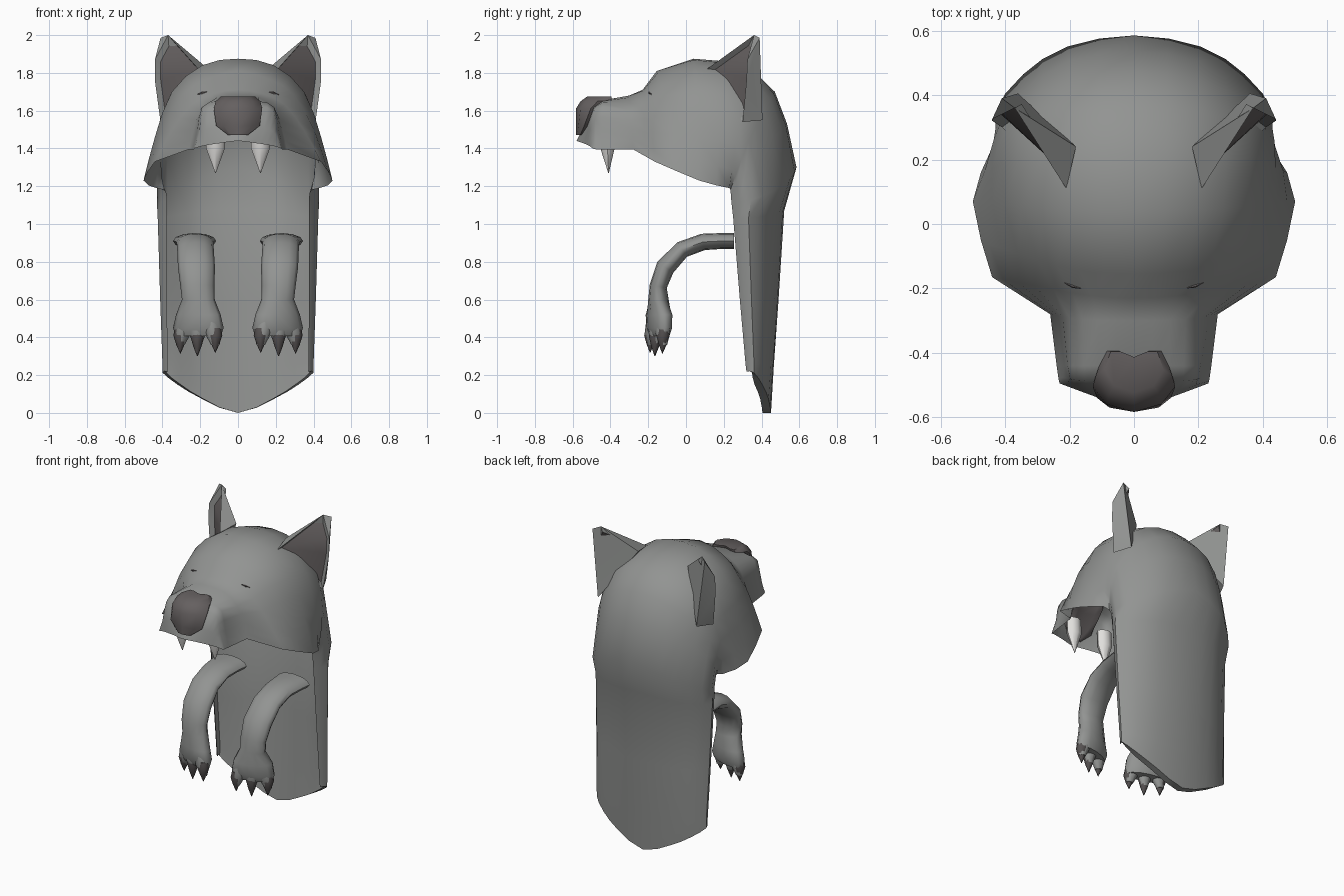
import bpy, bmesh, math
from mathutils import Vector

if "Cube" in bpy.data.objects:
    bpy.data.objects.remove(bpy.data.objects["Cube"])


def mat(name, r, g, b):
    m = bpy.data.materials.new(name)
    m.diffuse_color = (r, g, b, 1)
    m.use_nodes = True
    m.node_tree.nodes["Principled BSDF"].inputs["Base Color"].default_value = m.diffuse_color
    return m


FUR = mat("grey fur", .288, .295, .288)
DARK = mat("dark skin", .13, .117, .117)
CLAW = mat("claw", .09, .081, .081)
TOOTH = mat("tooth", .75, .74, .72)


def finish(name, bm, mats, angle=40, recalc=True):
    if recalc:
        bmesh.ops.recalc_face_normals(bm, faces=bm.faces[:])
    me = bpy.data.meshes.new(name)
    bm.to_mesh(me)
    bm.free()
    for m in mats:
        me.materials.append(m)
    ob = bpy.data.objects.new(name, me)
    bpy.context.collection.objects.link(ob)
    bpy.ops.object.select_all(action='DESELECT')
    ob.select_set(True)
    bpy.context.view_layer.objects.active = ob
    bpy.ops.object.shade_smooth_by_angle(angle=math.radians(angle))
    return ob


def loft(bm, rings, closed=True):
    """Bridge equal-length point rows; closed rows also get end caps."""
    rows = [[bm.verts.new(p) for p in r] for r in rings]
    n = len(rows[0])
    for a, b in zip(rows, rows[1:]):
        for i in range(n if closed else n - 1):
            j = (i + 1) % n
            bm.faces.new((a[i], a[j], b[j], b[i]))
    if closed:
        bm.faces.new(rows[0])
        bm.faces.new(rows[-1])
    return rows


def mirrored_arch(half):
    """Mirror a centre-to-rim row and add a curve-fitted point in each gap."""
    row = [Vector((-p.x, p.y, p.z)) for p in half[:0:-1]] + half
    out = [row[0]]
    for i in range(len(row) - 1):
        a, b = row[i], row[i + 1]
        p, q = row[max(i - 1, 0)], row[min(i + 2, len(row) - 1)]
        out += [(a + b) * .5625 - (p + q) * .0625, b]
    return out


# Head arches, centre line to rim: yc, zc, (x, z) * 3, rim x, y, z
HEAD = [
    (-.58, 1.44, .08, 1.43, .15, 1.42, .20, 1.41, .23, -.495, 1.40),
    (-.545, 1.51, .10, 1.51, .17, 1.50, .208, 1.46, .233, -.487, 1.397),
    (-.49, 1.62, .11, 1.62, .185, 1.60, .205, 1.50, .235, -.475, 1.395),
    (-.44, 1.655, .11, 1.65, .19, 1.62, .215, 1.50, .24, -.44, 1.395),
    (-.30, 1.68, .11, 1.67, .20, 1.60, .235, 1.50, .26, -.28, 1.395),
    (-.23, 1.71, .13, 1.69, .25, 1.63, .36, 1.48, .44, -.165, 1.33),
    (-.155, 1.81, .17, 1.765, .30, 1.68, .41, 1.48, .475, -.05, 1.28),
    (.04, 1.875, .19, 1.84, .35, 1.70, .44, 1.46, .50, .07, 1.23),
    (.22, 1.86, .20, 1.82, .36, 1.68, .44, 1.44, .475, .16, 1.205),
    (.36, 1.81, .20, 1.77, .36, 1.64, .435, 1.42, .43, .23, 1.19),
    (.47, 1.70, .20, 1.66, .36, 1.53, .43, 1.34, .39, .235, 1.18),
    (.535, 1.53, .20, 1.50, .35, 1.41, .43, 1.27, .378, .237, 1.16),
]
# Cape sections: yc, zc, half width, edge x, edge y, edge z
CAPE = [
    (.585, 1.30, .43, .375, .24, 1.12),
    (.52, 1.07, .425, .375, .25, 1.03),
    (.49, .60, .412, .375, .285, .60),
    (.465, .25, .40, .374, .315, .26),
    (.45, .0, .40, .374, .32, .22),
]
sections = []
for k, (yc, zc, x1, z1, x2, z2, x3, z3, xr, yr, zr) in enumerate(HEAD):
    ts = (.35, .65, .87) if k < 2 else (.1, .42, .75)
    sections.append([Vector((x, yc + (yr - yc) * t, z)) for x, z, t in
                     ((0, zc, 0), (x1, z1, ts[0]), (x2, z2, ts[1]), (x3, z3, ts[2]), (xr, zr, 1))])
for yc, zc, w, xr, yr, zr in CAPE:
    sections.append([Vector((x, yc + (yr - yc) * t, zc + (zr - zc) * u)) for x, t, u in
                     ((0, 0, 0), (w * .48, .1, .34), (w * .8, .35, .68), (w, .7, .97), (xr, 1, 1))])

# Hood and cape: one open shell
bm = bmesh.new()
rows = loft(bm, [mirrored_arch(s) for s in sections], closed=False)
bm.normal_update()
if max(bm.faces, key=lambda f: f.calc_center_median().z).normal.z < 0:
    bmesh.ops.reverse_faces(bm, faces=bm.faces[:])
bm.normal_update()
# Lining points: the shell moved inwards, thinning out to nothing at the front edge
lining = []
for r in rows[6:]:
    pts = []
    for i, v in enumerate(r):
        edge = min(i, len(r) - 1 - i)
        n = Vector((v.normal.x, v.normal.y, 0 if r is rows[-1] else v.normal.z))
        pts.append(v.co - n * .045 * min(1, edge / 4))
    lining.append(pts)
hem = [v.co.copy() for v in rows[-1]]
hood = finish("hood_and_cape", bm, [FUR], 50, recalc=False)

# Cape lining, closed to the outer hem
bm = bmesh.new()
lr = loft(bm, lining + [hem], closed=False)
bm.normal_update()
if lr[-3][8].normal.y > 0:
    bmesh.ops.reverse_faces(bm, faces=bm.faces[:])
finish("cape_lining", bm, [FUR], 50, recalc=False)

# Nose: heart footprint scaled about its front tip
heart = [(0, -.583), (.085, -.553), (.128, -.485), (.10, -.405), (.06, -.405), (0, -.43),
         (-.06, -.405), (-.10, -.405), (-.128, -.485), (-.085, -.553)]
bm = bmesh.new()
loft(bm, [[(x * s, -.583 + (y + .583) * s * f, z) for x, y in heart]
          for z, s, f in ((1.47, .4, .6), (1.52, .9, .5), (1.61, 1, .8))]
     + [[(x * s, -.583 + (y + .583) * s + d, z) for x, y in heart]
        for z, s, d in ((1.65, .92, .025), (1.675, .72, .06))])
finish("nose", bm, [DARK], 45)


def ellipse(c, u, v, n=10):
    return [c + u * math.cos(2 * math.pi * i / n) + v * math.sin(2 * math.pi * i / n) for i in range(n)]


def spike(name, base, tip, rx, ry, m, prof=((0, .8), (.3, 1), (.65, .6), (1, .05))):
    """Round spike from base to tip with a given taper."""
    base, tip = Vector(base), Vector(tip)
    bm = bmesh.new()
    loft(bm, [ellipse(base.lerp(tip, t), Vector((rx * s, 0, 0)), Vector((0, ry * s, 0)), 8) for t, s in prof])
    finish(name, bm, [m], 50)


# Foreleg path: y, z, half thickness, half width, centre x
LEG = [(.255, .91, .042, .115, .23), (.19, .91, .042, .106, .23), (.09, .905, .044, .097, .228),
       (-.02, .865, .046, .097, .225), (-.11, .77, .051, .098, .22), (-.147, .67, .046, .09, .215),
       (-.146, .60, .054, .087, .21), (-.143, .52, .064, .118, .21), (-.142, .45, .062, .134, .21),
       (-.14, .41, .045, .12, .21)]

for side, s in (("left", -1), ("right", 1)):
    # Ear: front rim, recessed dark inside, rounded back
    front = [Vector(p) for p in ((.21, .11, 1.82), (.37, .36, 2.0), (.44, .325, 1.87),
                                 (.44, .32, 1.76), (.41, .30, 1.54))]
    back = [Vector(p) for p in ((.18, .24, 1.84), (.41, .39, 1.985), (.36, .405, 1.55))]
    mid = sum(front, Vector()) / 5
    inner = [p.lerp(mid, .13) + Vector((-.022, .022, 0)) for p in front]
    bm = bmesh.new()
    A, T, O, P, L, B, T2, K, *I = [bm.verts.new((s * p.x, p.y, p.z)) for p in front + back + inner]
    rim = (A, T, O, P, L)
    for i in range(5):
        j = (i + 1) % 5
        bm.faces.new((rim[i], rim[j], I[j], I[i]))
    for tri in ((I[0], I[1], I[2]), (I[0], I[2], I[3]), (I[0], I[3], I[4])):
        bm.faces.new(tri).material_index = 1
    for f in ((A, B, T), (B, T2, T), (B, K, T2), (T, T2, O), (O, T2, P), (P, T2, K),
              (P, K, L), (A, L, K), (A, K, B)):
        bm.faces.new(f)
    finish(side + "_ear", bm, [FUR, DARK], 55)

    # Fang
    spike(side + "_fang", (s * .119, -.42, 1.50), (s * .119, -.41, 1.27), .05, .038, TOOTH,
          ((0, 1), (.43, 1), (1, .04)))

    # Closed eye: narrow slit resting on the brow surface
    bm = bmesh.new()
    rings = []
    for x, y, z, k in ((.165, -.20, 1.70, .3), (.19, -.19, 1.69, 1), (.21, -.175, 1.68, .3)):
        c = hood.closest_point_on_mesh(Vector((s * x, y, z)))[1]
        rings.append(ellipse(c, Vector((0, .004, .004)) * k, Vector((0, -.004, .008)) * k, 6))
    loft(bm, rings)
    finish(side + "_eye_slit", bm, [DARK])

    # Foreleg and paw
    bm = bmesh.new()
    rings = []
    for i, (y, z, h, w, cx) in enumerate(LEG):
        a, b = LEG[max(i - 1, 0)], LEG[min(i + 1, len(LEG) - 1)]
        d = Vector((0, b[0] - a[0], b[1] - a[1])).normalized()
        skew = .03 if i > 6 else 0
        rings.append(ellipse(Vector((s * cx, y, z)), Vector((s * w, skew, 0)), Vector((0, -d.z, d.y)) * h, 12))
    loft(bm, rings)
    finish(side + "_foreleg", bm, [FUR], 60)

    # Toes fan out from the paw, each with a claw
    for k, (x, y, tip) in enumerate(((.12, -.185, .32), (.215, -.16, .30), (.305, -.12, .315))):
        spike(f"{side}_toe_{k}", (s * (.21 + (x - .21) * .55), y * .5 - .072, .57), (s * x, y, .36), .045, .04, FUR,
              ((0, .5), (.4, .95), (.7, 1), (1, .5)))
        spike(f"{side}_claw_{k}", (s * x, y, .45), (s * x, y - .005, tip), .037, .035, CLAW)
